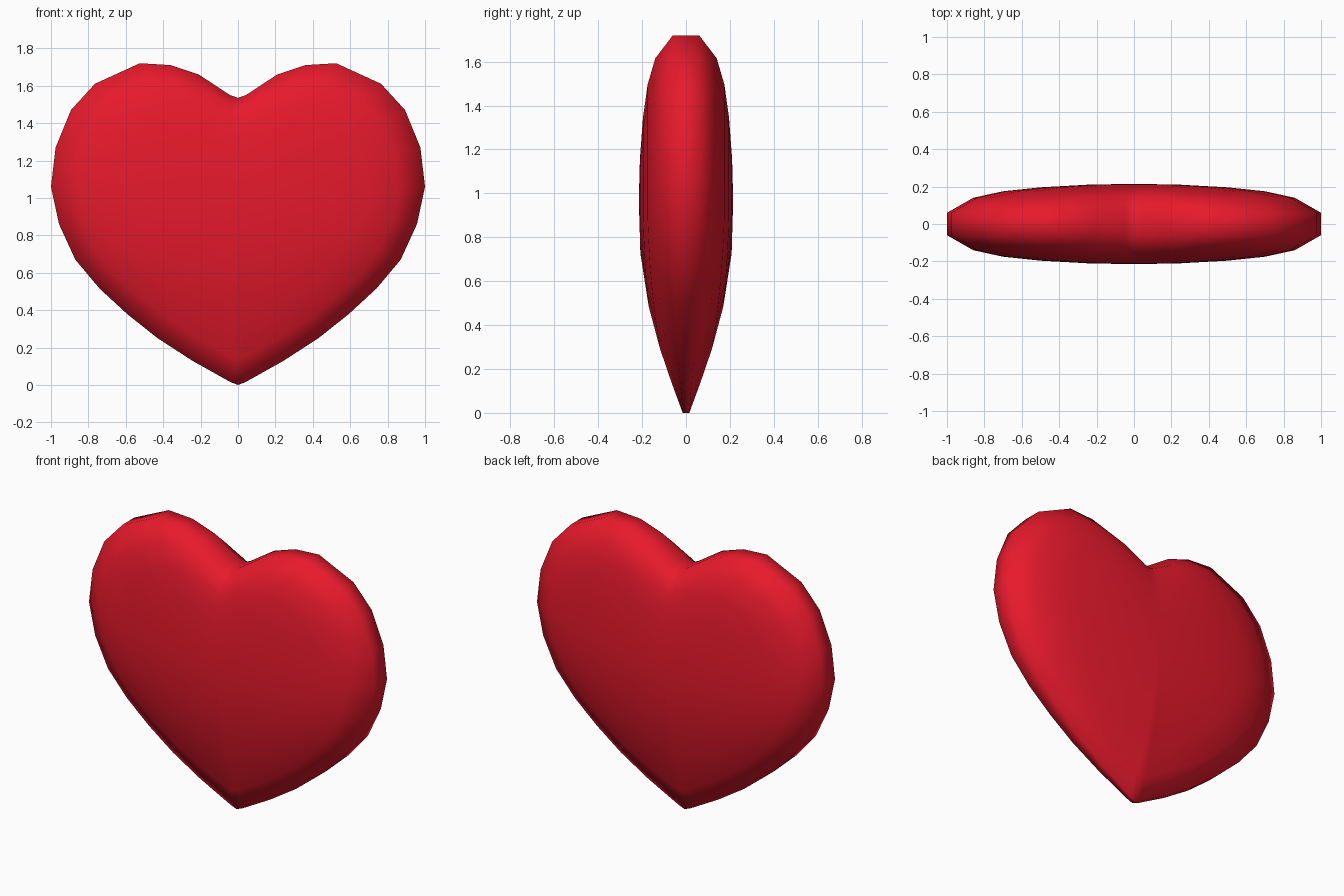
import bpy, bmesh

if "Cube" in bpy.data.objects:
    bpy.data.objects.remove(bpy.data.objects["Cube"])

CZ = 0.97  # height of the centre of the puffed faces

# Right half of the outline, tip to notch: x, z, thinning toward the tip
HALF = [(0, 0, 1), (0.04, 0.015, 1), (0.245, 0.13, 0.75), (0.43, 0.25, 0.55),
        (0.59, 0.377, 0.38), (0.74, 0.515, 0.22), (0.87, 0.67, 0.1), (0.957, 0.86, 0),
        (1.0, 1.06, 0), (0.975, 1.27, 0), (0.893, 1.47, 0), (0.765, 1.61, 0),
        (0.525, 1.72, 0), (0.36, 1.71, 0), (0.21, 1.66, 0), (0.043, 1.55, 0), (0, 1.535, 0)]
OUTLINE = HALF + [(-x, z, w) for x, z, w in HALF[-2:0:-1]]

# Rings: scale, half thickness, half thickness below the centre toward the tip
RINGS = [(1.0, 0.06, 0.015), (0.86, 0.14, 0.065), (0.7, 0.175, 0.118),
         (0.5, 0.196, 0.17), (0.25, 0.21, 0.208)]


def ring_point(x, z, w, ring, side):
    s, thick, tip_thick = ring
    dip = max(0, 1.72 - z) if z > 1.5 and abs(x) < 0.4 else 0
    z += dip * min(1, (1 - s) * 1.4)  # the notch fades out toward the centre
    y = thick + (tip_thick - thick) * w
    return (x * s, side * y, CZ + (z - CZ) * s)


bm = bmesh.new()
n = len(OUTLINE)
rims = []
for side in (-1, 1):
    rings = [[bm.verts.new(ring_point(*p, r, side)) for p in OUTLINE] for r in RINGS]
    rims.append(rings[0])
    for a, b in zip(rings, rings[1:]):
        for i in range(n):
            j = (i + 1) % n
            bm.faces.new((a[i], a[j], b[j], b[i]))
    pole = bm.verts.new((0, side * 0.215, CZ))
    for i in range(n):
        bm.faces.new((rings[-1][i], rings[-1][(i + 1) % n], pole))

# Rim band joining front and back
for i in range(n):
    j = (i + 1) % n
    bm.faces.new((rims[0][i], rims[0][j], rims[1][j], rims[1][i]))
bmesh.ops.recalc_face_normals(bm, faces=bm.faces)

mesh = bpy.data.meshes.new("heart")
bm.to_mesh(mesh)
bm.free()
mesh.shade_smooth()
heart = bpy.data.objects.new("heart", mesh)
bpy.context.collection.objects.link(heart)

red = bpy.data.materials.new("red")
red.diffuse_color = (0.8, 0.01, 0.025, 1)
red.use_nodes = True
red.node_tree.nodes["Principled BSDF"].inputs["Base Color"].default_value = red.diffuse_color
mesh.materials.append(red)
